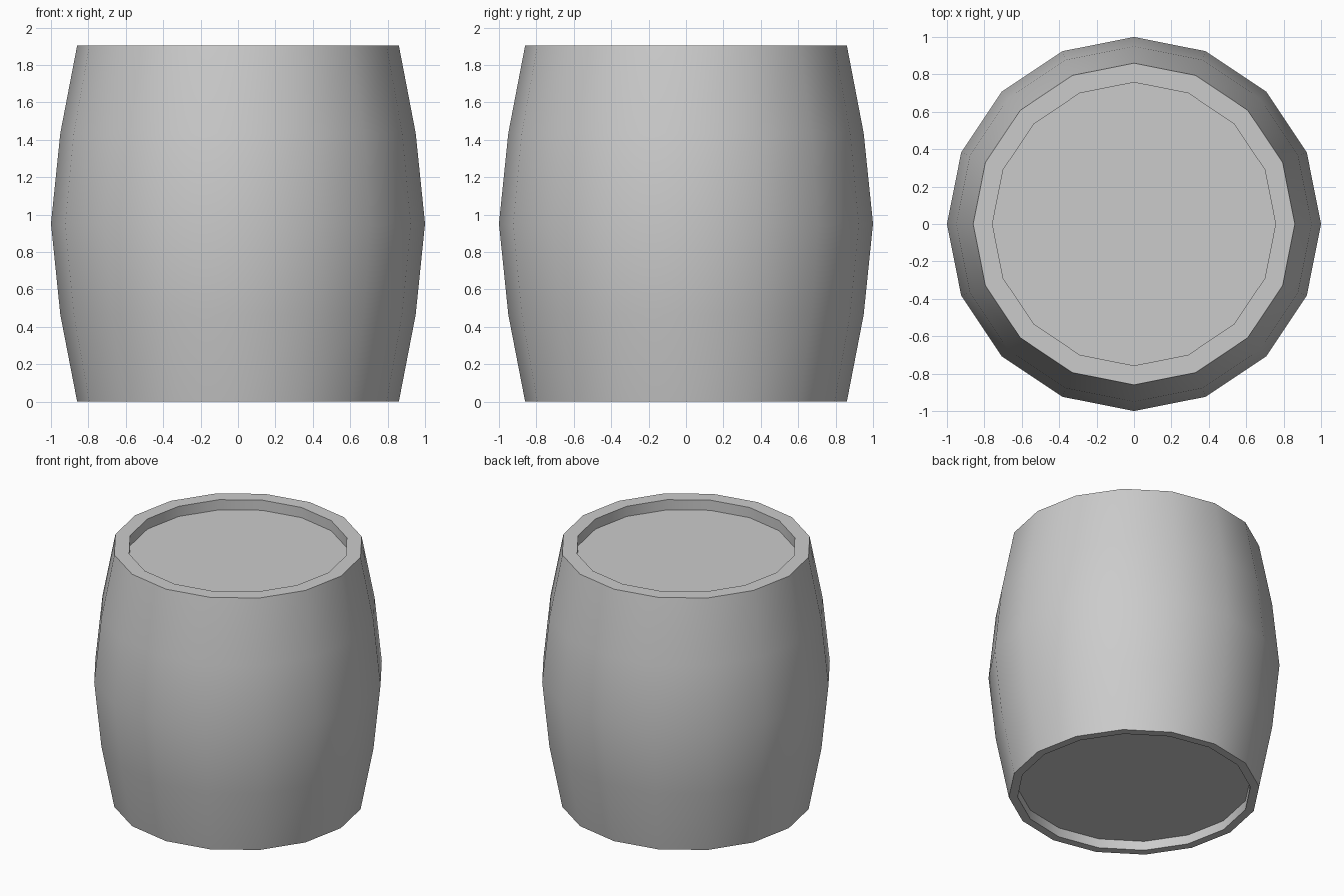
import bpy, bmesh
from math import cos, sin, pi, radians

if "Cube" in bpy.data.objects:
    bpy.data.objects.remove(bpy.data.objects["Cube"])

SIDES = 16

# Barrel profile (radius, height): bottom recess, bulging wall, rim, top recess
profile = [(0.80, 0.07), (0.80, 0.0), (0.86, 0.0), (0.95, 0.465), (1.0, 0.952),
           (0.95, 1.435), (0.86, 1.904), (0.757, 1.904), (0.757, 1.827)]

bm = bmesh.new()
rings = [[bm.verts.new((r * cos(2 * pi * i / SIDES), r * sin(2 * pi * i / SIDES), z))
          for i in range(SIDES)] for r, z in profile]

# Walls and rims
for low, high in zip(rings, rings[1:]):
    for i in range(SIDES):
        j = (i + 1) % SIDES
        bm.faces.new((low[i], low[j], high[j], high[i]))

# Recessed bottom and lid
bm.faces.new(rings[0][::-1])
bm.faces.new(rings[-1])

mesh = bpy.data.meshes.new("barrel")
bm.to_mesh(mesh)
bm.free()
barrel = bpy.data.objects.new("barrel", mesh)
bpy.context.collection.objects.link(barrel)

# Smooth staves with sharp rims
bpy.context.view_layer.objects.active = barrel
barrel.select_set(True)
bpy.ops.object.shade_smooth_by_angle(angle=radians(35))
